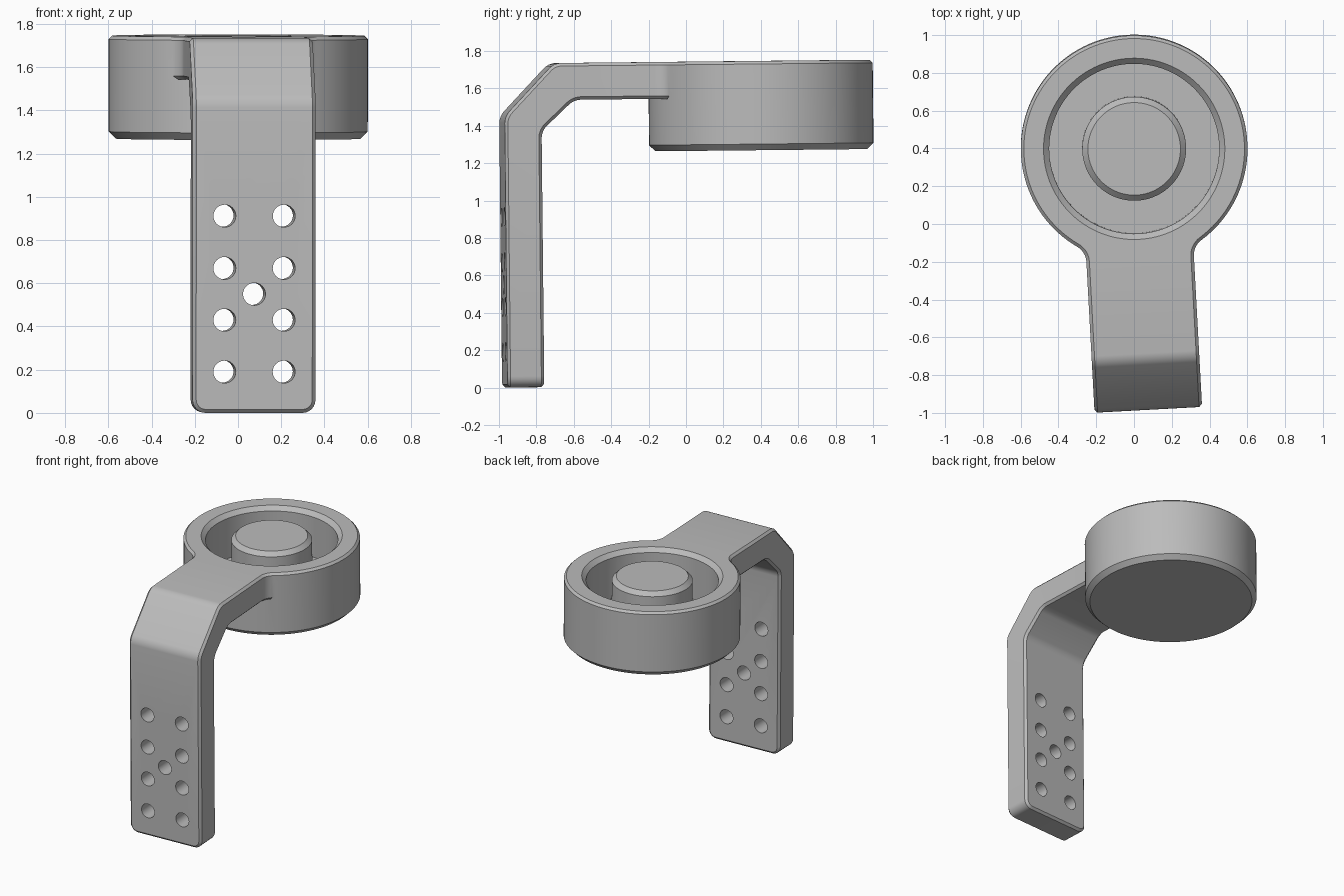
import bpy, bmesh, math
from mathutils import Matrix, Vector

cube = bpy.data.objects.get("Cube")
if cube:
    bpy.data.objects.remove(cube, do_unlink=True)

# Main sizes, with the cup axis at the origin and the arm running to -y
R, W, FILLET = 0.6, 0.285, 0.1
TOP, UNDER, BASE, FLOOR = 1.732, 1.535, 1.255, 1.4

grey = bpy.data.materials.new("grey")
grey.use_nodes = True
colour = (0.5, 0.5, 0.5, 1)
grey.diffuse_color = colour
grey.node_tree.nodes["Principled BSDF"].inputs["Base Color"].default_value = colour


def arc(cx, cy, r, a0, a1, n):
    return [(cx + r * math.cos(a0 + (a1 - a0) * i / n),
             cy + r * math.sin(a0 + (a1 - a0) * i / n)) for i in range(n + 1)]


def make_object(name, bm):
    bmesh.ops.recalc_face_normals(bm, faces=bm.faces)
    mesh = bpy.data.meshes.new(name)
    bm.to_mesh(mesh)
    bm.free()
    mesh.materials.append(grey)
    ob = bpy.data.objects.new(name, mesh)
    bpy.context.collection.objects.link(ob)
    return ob


def bevel(bm, edges, offset, segments):
    bmesh.ops.bevel(bm, geom=edges, offset=offset, offset_type='OFFSET', segments=segments,
                    profile=0.5, affect='EDGES', clamp_overlap=False)


# Plan outline: arm side, fillet, cup circle, mirrored fillet, arm side
fx = W + FILLET
fy = -math.sqrt((R + FILLET) ** 2 - fx ** 2)
a0 = math.atan2(fy, fx)
fillet = arc(fx, fy, FILLET, math.pi, a0 + math.pi, 8)
ring = arc(0, 0, R, a0, math.pi - a0, 100)[1:-1]
outline = fillet + ring + [(-x, y) for x, y in reversed(fillet)]
i_right, i_left = len(fillet) - 1, len(outline) - len(fillet)
front = arc(0, 0, R, math.pi - a0, 2 * math.pi + a0, 24)[1:-1]

bm = bmesh.new()


def verts(points, z):
    return [bm.verts.new((x, y, z)) for x, y in points]


def strip(upper, lower, closed=False):
    n = len(upper)
    for i in range(n if closed else n - 1):
        j = (i + 1) % n
        bm.faces.new((upper[i], lower[i], lower[j], upper[j]))


# Stations of the bent arm: outer y, z and inner y, z
stations = [(-1.12, TOP, -1.015, UNDER), (-1.387, 1.45, -1.19, 1.37), (-1.387, 0, -1.19, 0)]
rows = [[bm.verts.new(p) for p in ((W, yo, zo), (-W, yo, zo), (-W, yi, zi), (W, yi, zi))]
        for yo, zo, yi, zi in stations]
for a, b in zip(rows, rows[1:]):
    strip(a, b, closed=True)
bm.faces.new(rows[-1])

# Upper plate, neck underside and the drum of the cup
upper, lower = verts(outline, TOP), verts(outline, UNDER)
inner = verts(front, UNDER)
first = rows[0]
strip([first[0]] + upper + [first[1]], [first[3]] + lower + [first[2]])
bm.faces.new([first[0]] + upper + [first[1]])
bm.faces.new([first[3]] + lower[:i_right + 1] + inner[::-1] + lower[i_left:] + [first[2]])
drum = lower[i_right:i_left + 1] + inner
base = verts([(v.co.x, v.co.y) for v in drum], BASE)
strip(drum, base, closed=True)
bm.faces.new(base)
bmesh.ops.recalc_face_normals(bm, faces=bm.faces)

# Chamfer the cup base, round the bends and the leg's lower corners
bevel(bm, [e for e in bm.edges if all(abs(v.co.z - BASE) < 1e-4 for v in e.verts)
           and e.calc_length() < 0.1], 0.033, 1)


def across(e, axis):
    d = (e.verts[1].co - e.verts[0].co).normalized()
    return abs(d[axis]) > 0.99


bevel(bm, [e for e in bm.edges if across(e, 0) and e.calc_length() > W
           and all(v.co.y < -1 and v.co.z > 1 for v in e.verts)], 0.035, 4)
bevel(bm, [e for e in bm.edges if across(e, 1) and all(v.co.z < 0.01 for v in e.verts)],
      0.06, 6)

# Chamfer every remaining sharp outside edge
bm.normal_update()
bevel(bm, [e for e in bm.edges if e.is_manifold
           and e.calc_face_angle_signed(0) > math.radians(60)], 0.016, 1)
bracket = make_object("bracket_with_cup", bm)

# Cutter: ring recess that leaves a round boss in the cup
bm = bmesh.new()
profile = [(0.51, TOP + 0.03), (0.45, TOP - 0.03), (0.45, FLOOR),
           (0.275, FLOOR), (0.275, TOP - 0.03), (0.215, TOP + 0.03)]
rings = [verts(arc(0, 0, r, 0, 2 * math.pi, 96)[:-1], z) for r, z in profile]
for a, b in zip(rings, rings[1:] + rings[:1]):
    strip(a, b, closed=True)

# Cutter: mounting holes through the leg
holes = [(x, z) for x in (-0.1375, 0.1375) for z in (0.19, 0.43, 0.67, 0.912)] + [(0, 0.55)]
for x, z in holes:
    place = Matrix.Translation((x, -1.29, z)) @ Matrix.Rotation(math.pi / 2, 4, 'X')
    bmesh.ops.create_cone(bm, cap_ends=True, segments=32, radius1=0.052, radius2=0.052,
                          depth=0.4, matrix=place)
cutter = make_object("cutter", bm)
cutter.hide_render = True

cut = bracket.modifiers.new("cut", 'BOOLEAN')
cut.operation, cut.solver, cut.object = 'DIFFERENCE', 'EXACT', cutter
bpy.ops.object.select_all(action='DESELECT')
bracket.select_set(True)
bpy.context.view_layer.objects.active = bracket
bpy.ops.object.modifier_apply(modifier="cut")
bpy.data.objects.remove(cutter, do_unlink=True)

# Slight lean and turn of the whole bracket
bracket.data.transform(Matrix.Translation(Vector((0, 0.416, 0.0145)))
                       @ Matrix.Rotation(math.radians(3.1), 4, 'Z')
                       @ Matrix.Rotation(math.radians(0.6), 4, 'X'))
bpy.ops.object.shade_smooth_by_angle(angle=math.radians(30))
